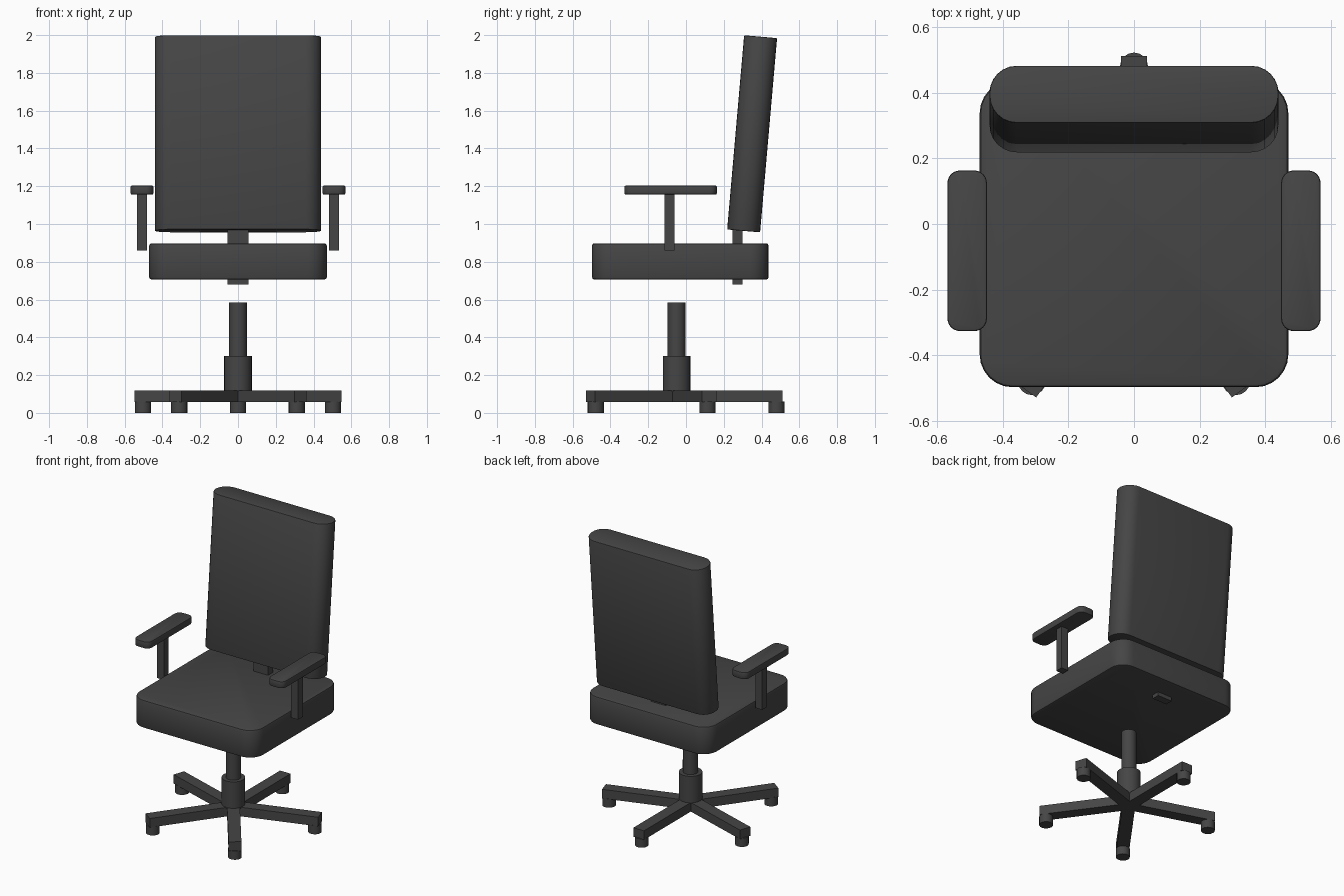
import bpy, bmesh, math
from mathutils import Matrix, Vector

if "Cube" in bpy.data.objects:
    bpy.data.objects.remove(bpy.data.objects["Cube"])

mat = bpy.data.materials.new("dark grey")
mat.diffuse_color = (0.06, 0.06, 0.06, 1)
mat.use_nodes = True
mat.node_tree.nodes["Principled BSDF"].inputs["Base Color"].default_value = mat.diffuse_color


def finish(name, bm):
    me = bpy.data.meshes.new(name)
    bmesh.ops.recalc_face_normals(bm, faces=bm.faces)
    bm.to_mesh(me)
    bm.free()
    me.materials.append(mat)
    me.shade_smooth()
    me.set_sharp_from_angle(angle=math.radians(35))
    ob = bpy.data.objects.new(name, me)
    bpy.context.collection.objects.link(ob)
    return ob


def box(name, lo, hi, corner=0, edge=0, matrix=None):
    """Box from lo to hi; upright corners rounded, then rim edges softened."""
    lo, hi = Vector(lo), Vector(hi)
    size, mid = hi - lo, (lo + hi) / 2
    bm = bmesh.new()
    bmesh.ops.create_cube(bm, size=1)
    bmesh.ops.scale(bm, vec=size, verts=bm.verts)
    if corner:
        upright = [e for e in bm.edges if abs(e.verts[0].co.z - e.verts[1].co.z) > 1e-4]
        bmesh.ops.bevel(bm, geom=upright, offset=corner, segments=6, profile=0.5, affect='EDGES')
    if edge:
        rim = [e for e in bm.edges if abs(e.verts[0].co.z - e.verts[1].co.z) < 1e-4]
        bmesh.ops.bevel(bm, geom=rim, offset=edge, segments=2, profile=0.5, affect='EDGES')
    bmesh.ops.translate(bm, vec=mid, verts=bm.verts)
    if matrix:
        bm.transform(matrix)
    return finish(name, bm)


def cylinder(name, x, y, z0, z1, r, sides):
    bm = bmesh.new()
    bmesh.ops.create_cone(bm, cap_ends=True, segments=sides, radius1=r, radius2=r, depth=z1 - z0)
    bmesh.ops.translate(bm, vec=(x, y, (z0 + z1) / 2), verts=bm.verts)
    return finish(name, bm)


# Seat cushion
box("seat", (-0.47, -0.497, 0.706), (0.47, 0.437, 0.898), 0.1, 0.012)

# Backrest, leaning back five degrees
lean = Matrix.Translation((0, 0.35, 1.4775)) @ Matrix.Rotation(math.radians(-5), 4, 'X')
box("backrest", (-0.44, -0.0875, -0.516), (0.44, 0.0875, 0.516), 0.083, 0.005, lean)
box("backrest_support", (-0.055, 0.246, 0.68), (0.055, 0.298, 1.06))

# Armrests
for side, s in (("left", -1), ("right", 1)):
    x0, x1 = sorted((s * 0.448, s * 0.568))
    box(side + "_armrest_pad", (x0, -0.326, 1.156), (x1, 0.163, 1.203), 0.038, 0.006)
    x0, x1 = sorted((s * 0.482, s * 0.534))
    box(side + "_armrest_post", (x0, -0.114, 0.86), (x1, -0.062, 1.165))

# Gas lift column
CY = -0.05
cylinder("column_sleeve", 0, CY, 0.11, 0.30, 0.073, 24)
cylinder("column_piston", 0, CY, 0.28, 0.585, 0.047, 24)

# Five-star base with casters
for i in range(5):
    a = math.radians(90 + 72 * i)
    turn = Matrix.Translation((0, CY, 0)) @ Matrix.Rotation(a, 4, 'Z')
    box(f"base_leg_{i + 1}", (0, -0.04, 0.057), (0.562, 0.04, 0.119), matrix=turn)
    cylinder(f"caster_{i + 1}", 0.529 * math.cos(a), CY + 0.529 * math.sin(a), 0, 0.06, 0.043, 16)
